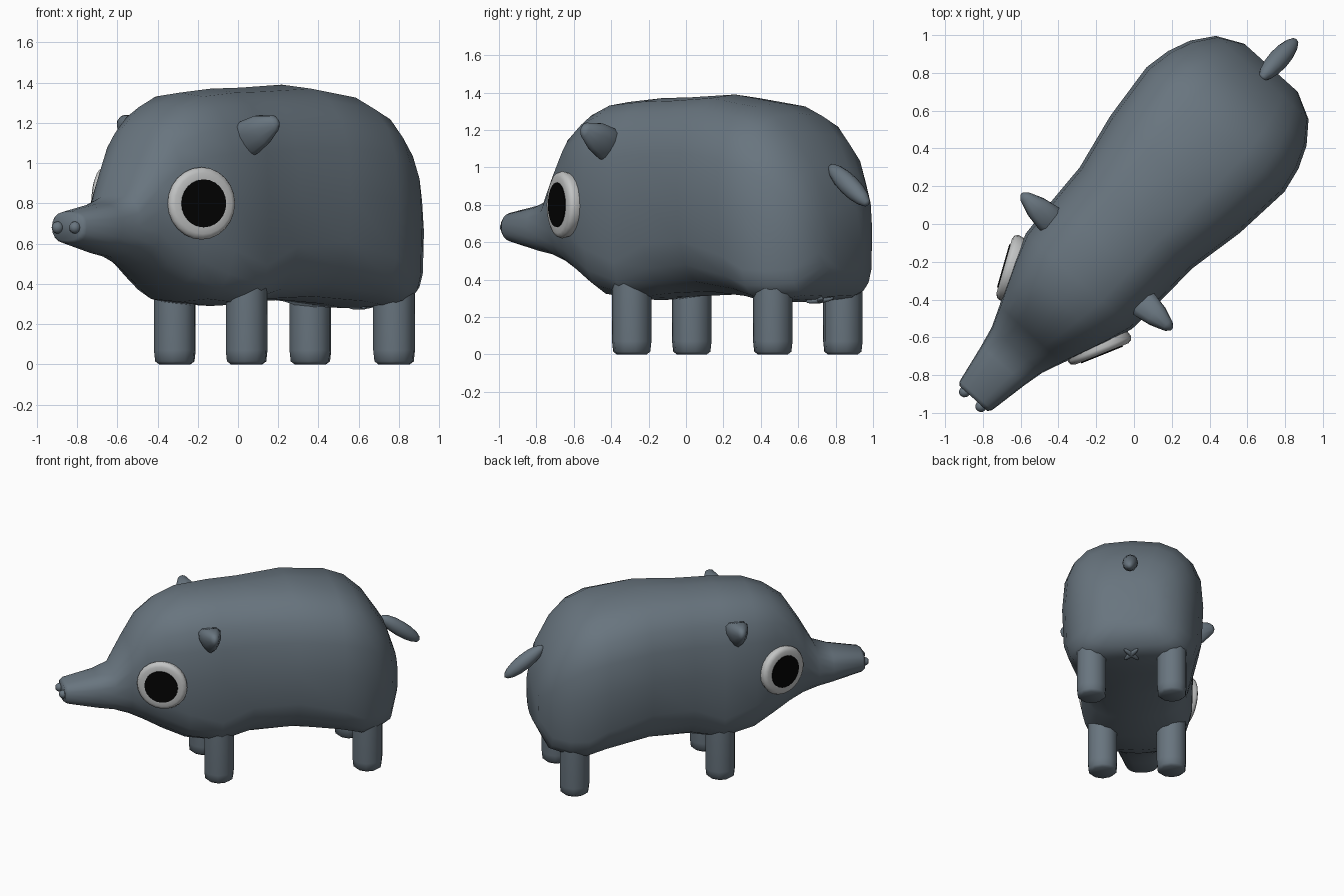
import bpy, bmesh, math
from mathutils import Matrix, Vector

if "Cube" in bpy.data.objects:
    bpy.data.objects.remove(bpy.data.objects["Cube"], do_unlink=True)

# The animal is built along local x (snout at -x), then turned in plan
PLACE = Matrix.Rotation(math.radians(48), 4, 'Z') @ Matrix.Translation((0, 0.014, 0))


def material(name, color):
    m = bpy.data.materials.new(name)
    m.use_nodes = True
    m.diffuse_color = (*color, 1)
    m.node_tree.nodes["Principled BSDF"].inputs["Base Color"].default_value = (*color, 1)
    return m


SKIN = material("slate grey", (0.14, 0.178, 0.212))
WHITE = material("eye white", (0.54, 0.55, 0.55))
BLACK = material("pupil black", (0.001, 0.001, 0.001))


def finish(name, bm, mat, matrix=Matrix(), angle=50):
    """Turn a bmesh into a placed, smooth shaded object."""
    bmesh.ops.recalc_face_normals(bm, faces=bm.faces)
    bm.transform(PLACE @ matrix)
    mesh = bpy.data.meshes.new(name)
    bm.to_mesh(mesh)
    bm.free()
    mesh.materials.append(mat)
    ob = bpy.data.objects.new(name, mesh)
    bpy.context.collection.objects.link(ob)
    bpy.ops.object.select_all(action='DESELECT')
    ob.select_set(True)
    bpy.context.view_layer.objects.active = ob
    bpy.ops.object.shade_smooth_by_angle(angle=math.radians(angle))


def aim(origin, direction):
    """Matrix that points local z along a direction, local y upward."""
    turn = Vector(direction).to_track_quat('Z', 'Y').to_matrix().to_4x4()
    return Matrix.Translation(origin) @ turn


def loft(rings):
    """Skin a list of point rings and cap both ends."""
    bm = bmesh.new()
    loops = [[bm.verts.new(p) for p in ring] for ring in rings]
    n = len(loops[0])
    for a, b in zip(loops, loops[1:]):
        for i in range(n):
            j = (i + 1) % n
            bm.faces.new((a[i], a[j], b[j], b[i]))
    bm.faces.new(loops[0])
    bm.faces.new(loops[-1])
    return bm


def lathe(profile, sides):
    """Loft of circles from (radius, height) pairs."""
    turn = [2 * math.pi * i / sides for i in range(sides)]
    return loft([[(r * math.cos(a), r * math.sin(a), z) for a in turn] for r, z in profile])


def ball(matrix, size):
    bm = bmesh.new()
    bmesh.ops.create_uvsphere(bm, u_segments=12, v_segments=8, radius=1)
    bm.transform(matrix @ Matrix.Diagonal((*size, 1)))
    return bm


def body_ring(x, half, bottom, top, under, sides=20):
    """Rounded cross-section; a larger 'under' makes the lower half boxier."""
    mid, tall = (bottom + top) / 2, (top - bottom) / 2
    ring = []
    for i in range(sides):
        a = 2 * math.pi * i / sides
        c, s = math.cos(a), math.sin(a)
        p = 2 / (2.7 if s > 0 else under)
        ring.append((x, half * math.copysign(abs(c) ** p, c),
                     mid + tall * math.copysign(abs(s) ** p, s)))
    return ring


# Body and snout: position, half width, underside, top, underside boxiness
sections = [
    (-1.255, 0.10, 0.615, 0.745, 2.5),
    (-1.235, 0.115, 0.60, 0.76, 2.5),
    (-1.02, 0.155, 0.55, 0.80, 2.5),
    (-0.91, 0.18, 0.53, 0.84, 2.5),
    (-0.80, 0.225, 0.49, 1.04, 2.5),
    (-0.70, 0.27, 0.44, 1.20, 2.6),
    (-0.57, 0.325, 0.37, 1.295, 2.8),
    (-0.42, 0.378, 0.31, 1.35, 3.4),
    (-0.19, 0.392, 0.29, 1.37, 5.0),
    (0.03, 0.40, 0.31, 1.375, 3.2),
    (0.34, 0.462, 0.32, 1.39, 3.0),
    (0.66, 0.492, 0.30, 1.345, 4.0),
    (0.80, 0.465, 0.28, 1.29, 5.5),
    (0.92, 0.415, 0.29, 1.18, 5.5),
    (1.03, 0.33, 0.31, 1.01, 4.5),
    (1.10, 0.19, 0.45, 0.80, 3.0),
]
finish("body", loft([body_ring(*s) for s in sections]), SKIN, angle=65)

# Tail
finish("tail", ball(aim((1.16, 0, 0.905), (0.8, 0, -0.6)), (0.055, 0.055, 0.175)), SKIN)

for side, label in ((-1, "left"), (1, "right")):
    # Legs
    for x, y, where in ((-0.187, 0.24, "front"), (0.864, 0.28, "back")):
        leg = lathe([(0.08, 0), (0.1, 0.015), (0.106, 0.07), (0.106, 0.45)], 10)
        finish(f"{where}_{label}_leg", leg, SKIN, Matrix.Translation((x, side * y, 0)))

    # Ears: cones flattened on top and narrowed toward the lower edge
    ear = lathe([(0.085, -0.07), (0.1, 0.01), (0.082, 0.09), (0.042, 0.175), (0.016, 0.195)], 12)
    for v in ear.verts:
        v.co.x *= 0.75 + 3 * v.co.y
        v.co.y = min(v.co.y, 0.075)
    finish(f"{label}_ear", ear, SKIN, aim((-0.28, side * 0.35, 1.135), (0, side * 0.9, 0.36)), 65)

    # Eyes
    facing = aim((-0.61, side * 0.315, 0.8), (-0.44, side * 0.9, 0))
    rim = lathe([(0.17, -0.03), (0.18, 0.008), (0.172, 0.026), (0.152, 0.036), (0.118, 0.036)], 24)
    finish(f"{label}_eye_rim", rim, WHITE, facing)
    pupil = lathe([(0.119, 0.034), (0.119, 0.042)], 24)
    finish(f"{label}_pupil", pupil, BLACK, facing)

    # Nostrils
    spot = Matrix.Translation((-1.26, side * 0.058, 0.68))
    finish(f"{label}_nostril", ball(spot, (0.03, 0.03, 0.03)), SKIN)

    # Crossed folds under the tail
    fold = aim((0.95, 0, 0.292), (0.7, side * 0.6, 0.12))
    finish(f"{label}_fold", ball(fold, (0.018, 0.018, 0.075)), SKIN)
